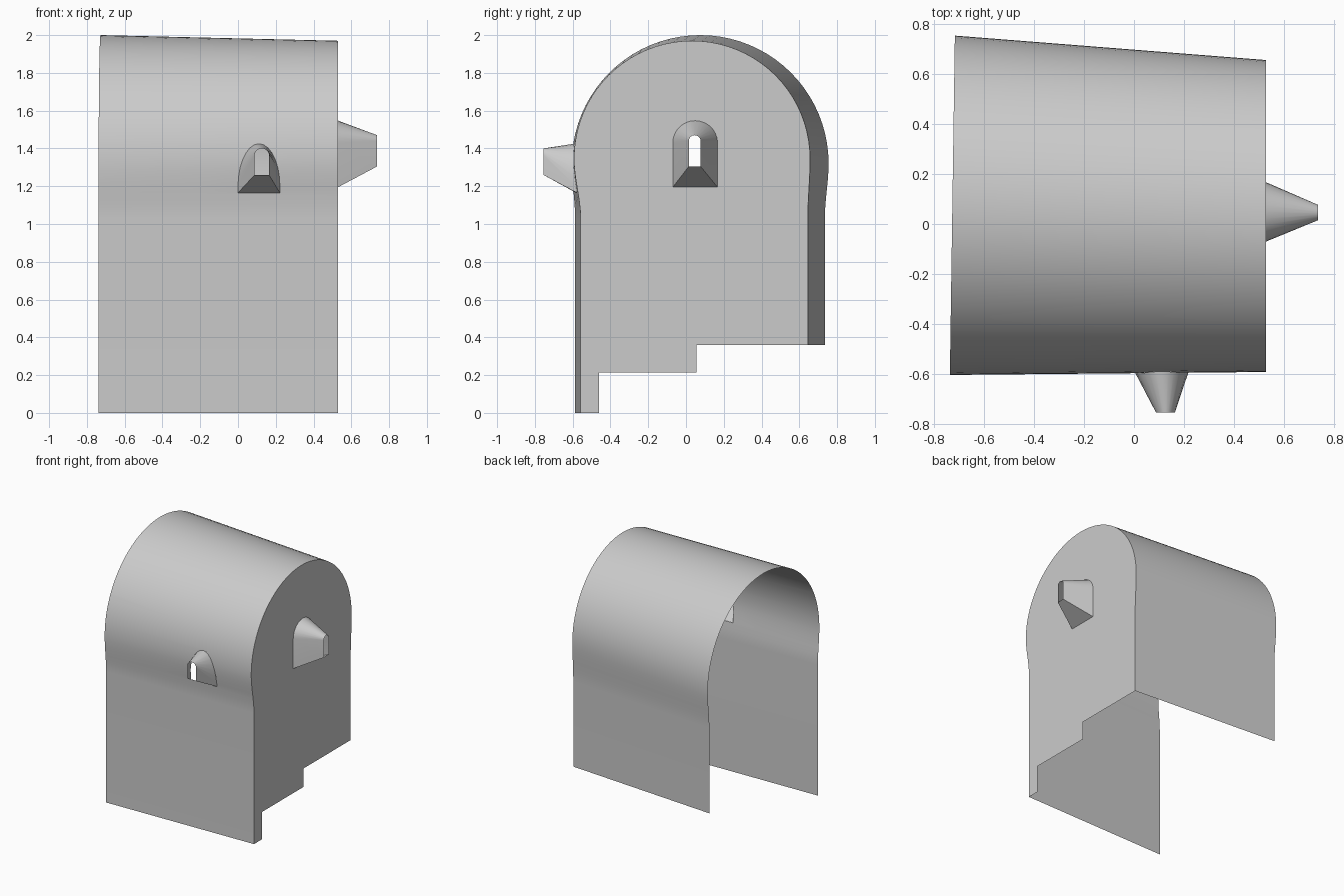
import bpy
import bmesh
from math import sin, cos, pi, sqrt, radians
from mathutils import Vector

cube = bpy.data.objects.get("Cube")
if cube:
    bpy.data.objects.remove(cube, do_unlink=True)

grey = bpy.data.materials.new("plain grey")
grey.use_nodes = True
colour = (0.6, 0.6, 0.6, 1)
grey.diffuse_color = colour
grey.node_tree.nodes["Principled BSDF"].inputs["Base Color"].default_value = colour

WALL_X = 0.53
SPRING_STEPS, ARC_STEPS = 8, 40


def lerp(a, b, t):
    return a + (b - a) * t


def finish(bm, name, angle=30):
    mesh = bpy.data.meshes.new(name)
    bm.to_mesh(mesh)
    bm.free()
    mesh.materials.append(grey)
    obj = bpy.data.objects.new(name, mesh)
    bpy.context.collection.objects.link(obj)
    bpy.ops.object.select_all(action='DESELECT')
    obj.select_set(True)
    bpy.context.view_layer.objects.active = obj
    bpy.ops.object.shade_smooth_by_angle(angle=radians(angle))
    return obj


# Vault section: t = 0 at the open end, t = 1 at the end wall
def section(t):
    return dict(cy=lerp(0.075, 0.032, t), cz=lerp(1.32, 1.345, t),
                r=lerp(0.68, 0.625, t),
                front=lerp(-0.587, -0.558, t), back=lerp(0.735, 0.645, t))


def side_y(s, z, sign):
    """Height to depth on the front (-1) or back (+1) side."""
    if z >= s["cz"]:
        return s["cy"] + sign * sqrt(s["r"] ** 2 - (z - s["cz"]) ** 2)
    wall = s["front"] if sign < 0 else s["back"]
    k = min(max((z - 1.03) / (s["cz"] - 1.03), 0), 1)
    return lerp(wall, s["cy"] + sign * s["r"], k * k * (3 - 2 * k))


def profile(t):
    s = section(t)
    heights = [lerp(1.03, s["cz"], i / SPRING_STEPS) for i in range(SPRING_STEPS)]
    front = [(side_y(s, z, -1), z) for z in [0] + heights]
    back = [(side_y(s, z, 1), z) for z in [0.36] + heights]
    arc = [(s["cy"] - s["r"] * cos(pi * i / ARC_STEPS),
            s["cz"] + s["r"] * sin(pi * i / ARC_STEPS)) for i in range(ARC_STEPS + 1)]
    return front + arc + back[::-1]


def open_x(y):
    return -0.729 + 0.0147 * y


# Arched window outline, counter-clockwise seen from outside
def arch(left, right, bottom, spring, top, n=14):
    mid, half = (left + right) / 2, (right - left) / 2
    pts = [(left, bottom), (right, bottom)]
    pts += [(mid + half * cos(pi * i / n), spring + (top - spring) * sin(pi * i / n))
            for i in range(n + 1)]
    return pts


def cut_hole(bm, faces, outline, place):
    """Cut a convex outline out of the faces, one edge plane at a time."""
    out = place(0, 0, 1) - place(0, 0, 0)
    inside = faces
    for i, p in enumerate(outline):
        a, b = place(*p, 0), place(*outline[(i + 1) % len(outline)], 0)
        normal = (b - a).cross(out).normalized()
        edges = {e for f in inside for e in f.edges}
        verts = {v for f in inside for v in f.verts}
        res = bmesh.ops.bisect_plane(bm, geom=list(verts) + list(edges) + list(inside),
                                     dist=1e-5, plane_co=a, plane_no=normal)
        inside = [f for f in res["geom"] if isinstance(f, bmesh.types.BMFace)
                  and (f.calc_center_median() - a).dot(normal) < 0]
    bmesh.ops.delete(bm, geom=inside, context='FACES')


def funnel(name, base, tip):
    bm = bmesh.new()
    rings = [[bm.verts.new(p) for p in ring] for ring in (base, tip)]
    n = len(base)
    for i in range(n):
        j = (i + 1) % n
        bm.faces.new((rings[0][i], rings[0][j], rings[1][j], rings[1][i]))
    finish(bm, name, 35)


def on_front(u, v, w):
    return Vector((u, -w, v))


def on_end(u, v, w):
    return Vector((w, u, v))


front_base = arch(0.0, 0.222, 1.165, 1.2, 1.425)
front_tip = arch(0.088, 0.164, 1.26, 1.365, 1.4)
end_base = arch(-0.07, 0.167, 1.195, 1.43, 1.547)
end_tip = arch(0.015, 0.077, 1.305, 1.44, 1.47)

# Vaulted shell, open at one end
bm = bmesh.new()
far = [bm.verts.new((open_x(y), y, z)) for y, z in profile(0)]
near = [bm.verts.new((WALL_X, y, z)) for y, z in profile(1)]
for i in range(len(far) - 1):
    bm.faces.new((far[i], near[i], near[i + 1], far[i + 1]))
front_faces = [f for f in bm.faces if f.calc_center_median().y < -0.3]
cut_hole(bm, front_faces, front_base, on_front)
finish(bm, "vaulted_shell")

# End wall with a stepped foot
bm = bmesh.new()
outline = profile(1) + [(0.055, 0.36), (0.055, 0.215), (-0.46, 0.215), (-0.46, 0)]
bm.faces.new([bm.verts.new((WALL_X, y, z)) for y, z in reversed(outline)])
cut_hole(bm, list(bm.faces), end_base, on_end)
finish(bm, "end_wall")


# Tapered window hoods
def shell_point(x, z):
    t = (x - open_x(-0.6)) / (WALL_X - open_x(-0.6))
    return Vector((x, side_y(section(t), z, -1), z))


funnel("front_window_hood", [shell_point(*p) for p in front_base],
       [on_front(*p, 0.755) for p in front_tip])
funnel("end_window_hood", [on_end(*p, WALL_X) for p in end_base],
       [on_end(*p, 0.737) for p in end_tip])
